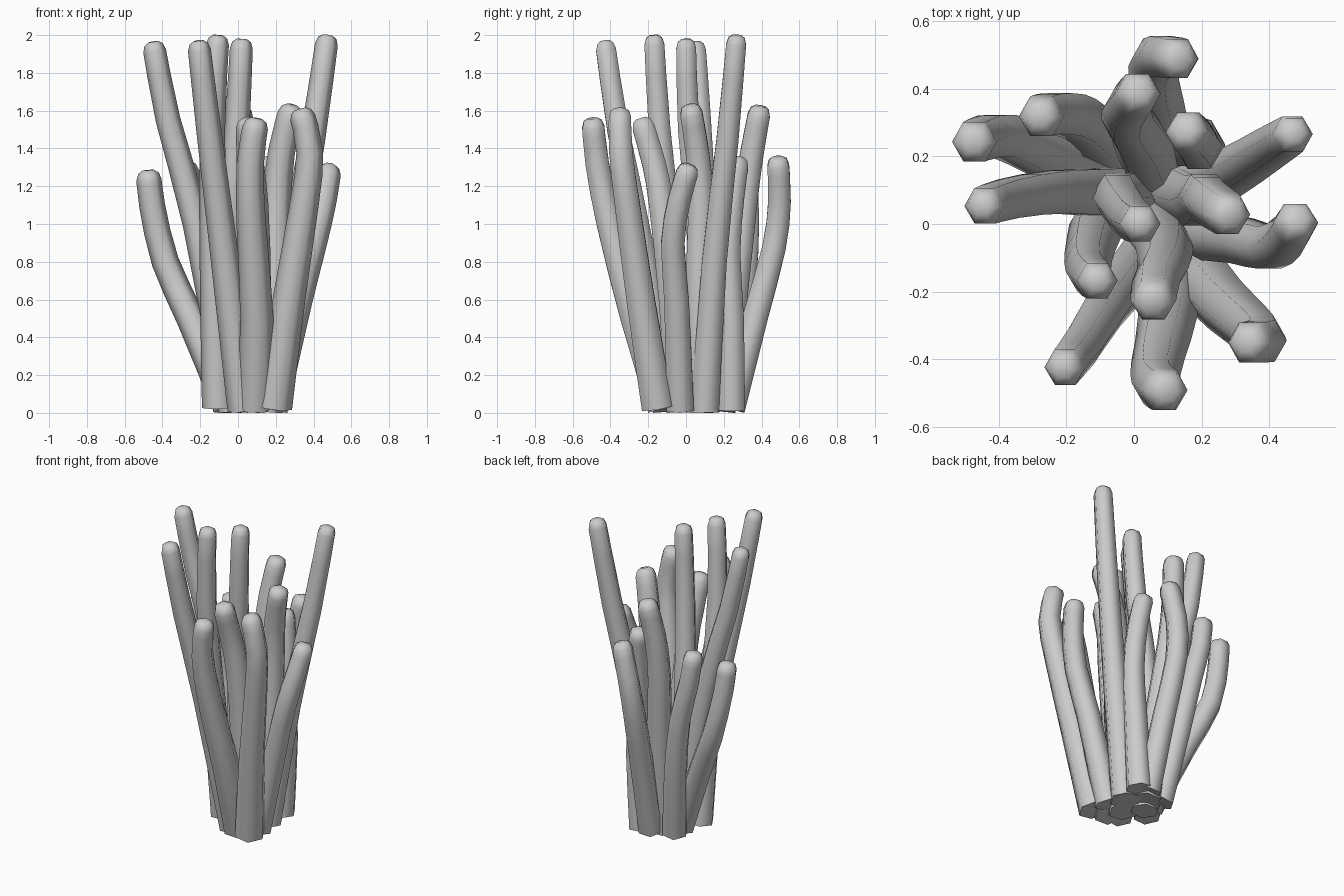
import bpy, bmesh, math
from mathutils import Vector

SIDES = 6


def smooth_path(pts):
    """Insert one Catmull-Rom midpoint in every span to soften the bends."""
    out = []
    for i in range(len(pts) - 1):
        a, b = pts[max(i - 1, 0)], pts[i]
        c, d = pts[i + 1], pts[min(i + 2, len(pts) - 1)]
        out += [b, (b + c) * 0.5625 - (a + d) * 0.0625]
    return out + [pts[-1]]


def stalk(name, points, r_base, r_tip):
    """Tapered six-sided tube along a path, flat base and rounded tip."""
    pts = [Vector(p) for p in points]
    # lift the start so the tilted base disc rests on the ground
    d0 = (pts[1] - pts[0]).normalized()
    pts[0].z += r_base * math.sqrt(max(0, 1 - d0.z ** 2))
    pts = smooth_path(pts)
    top = pts[-1]
    end_dir = (top - pts[-2]).normalized()
    path = pts[:-1] + [top - end_dir * 0.05, top - end_dir * 0.016, top]
    n = len(pts)
    height = top.z - pts[0].z
    radii = [r_base + (r_tip - r_base) * (p.z - pts[0].z) / height for p in path[:n]]
    radii += [r_tip * 0.82, r_tip * 0.45]

    bm = bmesh.new()
    rings = []
    for i, (p, r) in enumerate(zip(path, radii)):
        t = (path[min(i + 1, len(path) - 1)] - p).normalized()
        if i > 0:
            t = (t + (p - path[i - 1]).normalized()).normalized()
        u = Vector((0, 1, 0)).cross(t).normalized()
        v = t.cross(u)
        rings.append([bm.verts.new(p + r * (math.cos(a) * u + math.sin(a) * v))
                      for a in (2 * math.pi * k / SIDES for k in range(SIDES))])
    for a, b in zip(rings, rings[1:]):
        for k in range(SIDES):
            j = (k + 1) % SIDES
            bm.faces.new((a[k], a[j], b[j], b[k]))
    bm.faces.new(rings[0][::-1])
    bm.faces.new(rings[-1])
    me = bpy.data.meshes.new(name)
    bm.to_mesh(me)
    bm.free()
    ob = bpy.data.objects.new(name, me)
    bpy.context.collection.objects.link(ob)
    ob.select_set(True)
    bpy.context.view_layer.objects.active = ob


# Tall stalks
tall = [
    [(0.03, -0.10, 0), (-0.08, -0.24, 0.9), (-0.155, -0.36, 1.5), (-0.21, -0.43, 1.97)],
    [(-0.105, 0.00, 0.02), (-0.13, -0.08, 0.9), (-0.135, -0.14, 1.5), (-0.105, -0.17, 2.0)],
    [(-0.02, 0.07, 0), (-0.05, 0.08, 0.8), (-0.005, 0.015, 1.5), (0.02, 0.0, 1.98)],
    [(0.16, 0.10, 0), (0.28, 0.15, 0.8), (0.395, 0.22, 1.45), (0.475, 0.27, 2.0)],
    [(-0.02, 0.09, 0), (-0.22, 0.095, 1.0), (-0.37, 0.075, 1.55), (-0.45, 0.05, 1.965)],
]
# Middle stalks
middle = [
    [(0.09, -0.12, 0), (0.10, -0.27, 0.5), (0.07, -0.405, 1.0), (0.065, -0.47, 1.32), (0.10, -0.495, 1.56)],
    [(0.19, -0.15, 0.01), (0.27, -0.24, 0.6), (0.35, -0.31, 1.1), (0.38, -0.345, 1.38), (0.33, -0.35, 1.61)],
    [(0.06, -0.02, 0), (0.09, -0.07, 0.6), (0.085, -0.13, 1.1), (0.065, -0.17, 1.32), (0.055, -0.24, 1.56)],
    [(0.14, 0.09, 0), (0.19, 0.07, 0.6), (0.205, 0.08, 1.1), (0.23, 0.06, 1.38), (0.29, 0.02, 1.63)],
    [(0.05, 0.17, 0), (0.02, 0.25, 0.6), (-0.02, 0.31, 1.1), (-0.015, 0.35, 1.38), (0.02, 0.395, 1.625)],
]
# Short stalks
short = [
    [(-0.05, 0.11, 0), (-0.25, 0.20, 0.5), (-0.385, 0.26, 0.8), (-0.455, 0.25, 1.1), (-0.475, 0.24, 1.285)],
    [(-0.05, 0.19, 0), (-0.12, 0.28, 0.5), (-0.18, 0.32, 0.85), (-0.25, 0.325, 1.12), (-0.28, 0.315, 1.33)],
    [(0.18, -0.03, 0), (0.32, -0.05, 0.6), (0.40, -0.07, 0.9), (0.455, -0.035, 1.13), (0.485, 0.02, 1.315)],
    [(0.09, 0.24, 0), (0.07, 0.365, 0.5), (0.055, 0.465, 0.87), (0.08, 0.495, 1.12), (0.14, 0.485, 1.355)],
    [(0.16, 0.24, 0.01), (0.19, 0.24, 0.5), (0.195, 0.225, 0.85), (0.18, 0.25, 1.15), (0.15, 0.28, 1.355)],
]

for label, group, r0, r1 in (("tall_stalk", tall, 0.086, 0.06),
                             ("middle_stalk", middle, 0.097, 0.067),
                             ("short_stalk", short, 0.083, 0.066)):
    for i, pts in enumerate(group, 1):
        stalk(f"{label}_{i}", pts, r0, r1)

# Smooth sides, crisp base edge
bpy.ops.object.shade_smooth_by_angle(angle=math.radians(65))
